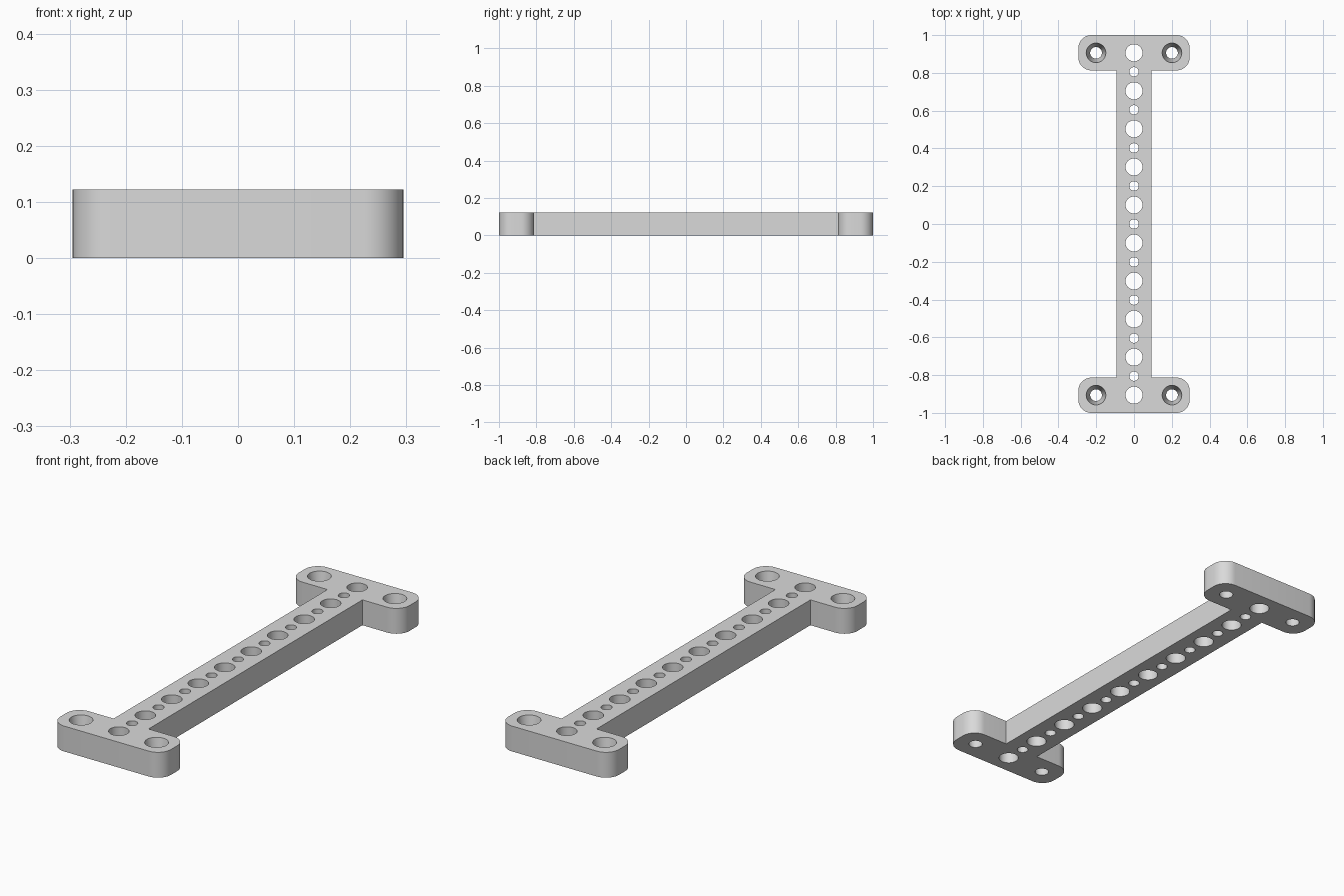
import bpy, bmesh, math
from mathutils import Matrix, Vector

if "Cube" in bpy.data.objects:
    bpy.data.objects.remove(bpy.data.objects["Cube"], do_unlink=True)

HEIGHT = 0.122
BAR = 0.093                      # half width of the bar
END_X, END_Y, INNER_Y = 0.295, 1.0, 0.813
CORNER = 0.07
HOLE_Y = 0.906                   # row of holes in the end plates
MARGIN = 0.02

grey = bpy.data.materials.new("plain grey")
grey.use_nodes = True
colour = (0.7, 0.7, 0.7, 1)
grey.diffuse_color = colour
grey.node_tree.nodes["Principled BSDF"].inputs["Base Color"].default_value = colour


def make_object(name, bm):
    mesh = bpy.data.meshes.new(name)
    bm.to_mesh(mesh)
    bm.free()
    mesh.materials.append(grey)
    obj = bpy.data.objects.new(name, mesh)
    bpy.context.collection.objects.link(obj)
    return obj


def arc(cx, cy, start, steps=10):
    angles = [math.radians(start + 90 * i / steps) for i in range(steps + 1)]
    return [(cx + CORNER * math.cos(a), cy + CORNER * math.sin(a)) for a in angles]


# Bracket body: one quarter of the outline, mirrored round and extruded
quarter = [(BAR, INNER_Y)]
quarter += arc(END_X - CORNER, INNER_Y + CORNER, -90)
quarter += arc(END_X - CORNER, END_Y - CORNER, 0)
upper = quarter + [(-x, y) for x, y in reversed(quarter)]
outline = upper + [(x, -y) for x, y in reversed(upper)]

bm = bmesh.new()
base = bm.faces.new([bm.verts.new((x, y, 0)) for x, y in outline])
top = bmesh.ops.extrude_face_region(bm, geom=[base])["geom"]
bmesh.ops.translate(bm, vec=Vector((0, 0, HEIGHT)),
                    verts=[v for v in top if isinstance(v, bmesh.types.BMVert)])
bmesh.ops.recalc_face_normals(bm, faces=bm.faces)
body = make_object("bracket_body", bm)

# Hole cutters
bm = bmesh.new()


def add_hole(x, y, r_bottom, r_top):
    extra = (r_top - r_bottom) * MARGIN / HEIGHT
    bmesh.ops.create_cone(bm, cap_ends=True, segments=40,
                          radius1=r_bottom - extra, radius2=r_top + extra,
                          depth=HEIGHT + 2 * MARGIN,
                          matrix=Matrix.Translation((x, y, HEIGHT / 2)))


# Alternating small and large holes along the bar
for i in range(-9, 10):
    radius = 0.045 if i % 2 else 0.025
    y = math.copysign(HOLE_Y, i) if abs(i) == 9 else i * 0.1007
    add_hole(0, y, radius, radius)

# Tapered mounting holes in the end plates
for sx in (-1, 1):
    for sy in (-1, 1):
        add_hole(sx * 0.201, sy * HOLE_Y, 0.031, 0.052)
cutter = make_object("hole_cutter", bm)
cutter.hide_render = True

cut = body.modifiers.new("holes", "BOOLEAN")
cut.operation = "DIFFERENCE"
cut.solver = "EXACT"
cut.object = cutter

bpy.ops.object.select_all(action="DESELECT")
body.select_set(True)
bpy.context.view_layer.objects.active = body
bpy.ops.object.modifier_apply(modifier=cut.name)
bpy.data.objects.remove(cutter, do_unlink=True)
bpy.ops.object.shade_smooth_by_angle(angle=math.radians(30))
